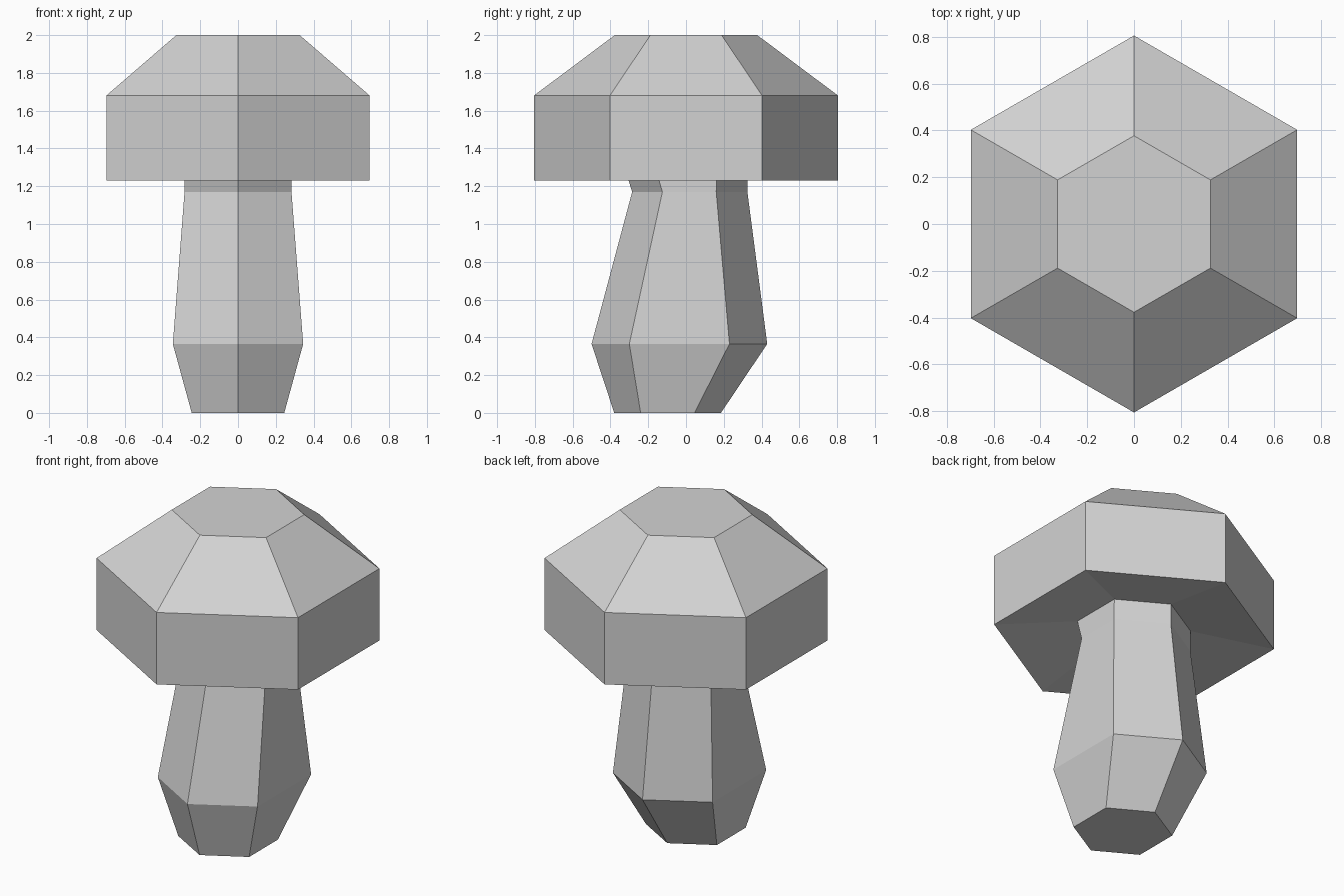
import bpy
import bmesh

cube = bpy.data.objects.get("Cube")
if cube:
    bpy.data.objects.remove(cube, do_unlink=True)

GREY = (0.65, 0.65, 0.65, 1.0)
grey = bpy.data.materials.new("light grey")
grey.use_nodes = True
grey.diffuse_color = GREY
grey.node_tree.nodes["Principled BSDF"].inputs["Base Color"].default_value = GREY


def hexagon(z, half_x, front, front_mid, back_mid, back):
    """Six-sided ring, symmetric in x, with points at the front and back."""
    return [(0, front, z), (half_x, front_mid, z), (half_x, back_mid, z),
            (0, back, z), (-half_x, back_mid, z), (-half_x, front_mid, z)]


def regular(z, radius):
    return hexagon(z, radius * 0.866, -radius, -radius / 2, radius / 2, radius)


def loft(name, rings, close_bottom=False, close_top=False):
    """Join successive rings with flat quads, optionally closing the ends."""
    bm = bmesh.new()
    loops = [[bm.verts.new(p) for p in ring] for ring in rings]
    for low, high in zip(loops, loops[1:]):
        for i in range(len(low)):
            j = (i + 1) % len(low)
            bm.faces.new((low[i], low[j], high[j], high[i]))
    if close_bottom:
        bm.faces.new(loops[0][::-1])
    if close_top:
        bm.faces.new(loops[-1])
    mesh = bpy.data.meshes.new(name)
    bm.to_mesh(mesh)
    bm.free()
    mesh.materials.append(grey)
    obj = bpy.data.objects.new(name, mesh)
    bpy.context.collection.objects.link(obj)
    return obj


# Ring where the stem meets the hollow underside of the cap
neck = regular(1.30, 0.326)

# Leaning stem: foot, bulge, neck bend
loft("stem", [
    hexagon(0.0, 0.245, -0.38, -0.24, 0.045, 0.185),
    hexagon(0.365, 0.345, -0.50, -0.30, 0.23, 0.43),
    hexagon(1.17, 0.283, -0.285, -0.125, 0.16, 0.325),
    neck,
], close_bottom=True)

# Cap: sloping underside, upright rim, bevelled flat top
loft("cap", [
    neck,
    regular(1.23, 0.805),
    regular(1.68, 0.805),
    regular(2.0, 0.377),
], close_top=True)
